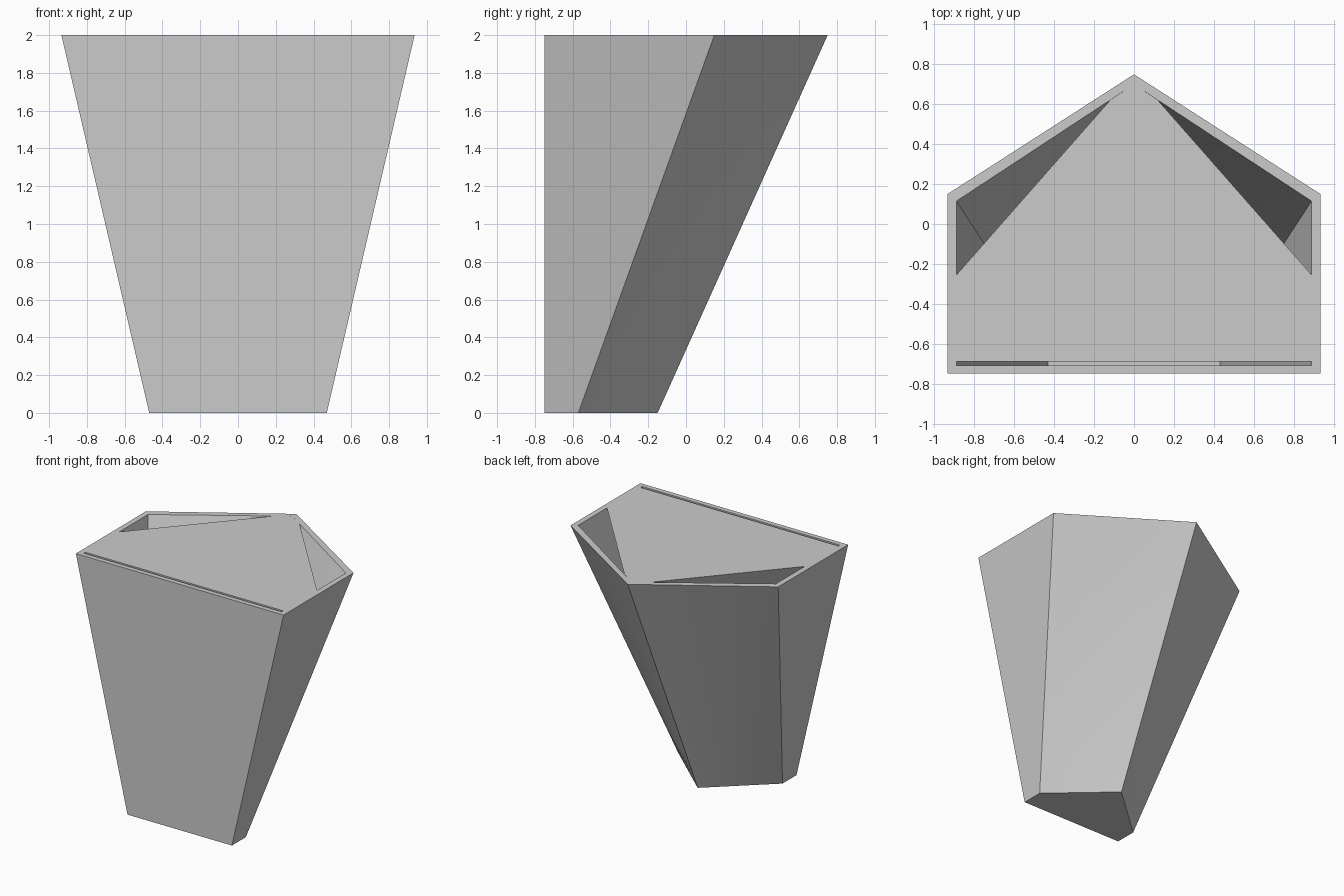
import bpy, bmesh, math
from mathutils import Vector

cube = bpy.data.objects.get("Cube")
if cube:
    bpy.data.objects.remove(cube, do_unlink=True)

grey = bpy.data.materials.new("light grey")
grey.use_nodes = True
colour = (0.6, 0.6, 0.6, 1)
grey.diffuse_color = colour
grey.node_tree.nodes["Principled BSDF"].inputs["Base Color"].default_value = colour

STEPS = 8


def pentagon(half, front, corner, apex, z):
    """House-shaped outline, anticlockwise from the front left of the plan."""
    return [Vector(p) for p in ((-half, front, z), (half, front, z), (half, corner, z),
                                (0, apex, z), (-half, corner, z))]


def split(outline):
    """Divide every side evenly so the twisted back walls stay smooth."""
    return [a.lerp(b, i / STEPS) for a, b in zip(outline, outline[1:] + outline[:1])
            for i in range(STEPS)]


def loft(bm, low, high, inward=False):
    """Wall between two outlines; returns the end loops."""
    low, high = split(low), split(high)
    loops = [[bm.verts.new(a.lerp(b, k / STEPS)) for a, b in zip(low, high)]
             for k in range(STEPS + 1)]
    for lower, upper in zip(loops, loops[1:]):
        bridge(bm, lower, upper, inward)
    return loops[0], loops[-1]


def bridge(bm, lower, upper, flip=False):
    n = len(lower)
    for i in range(n):
        j = (i + 1) % n
        quad = [lower[i], lower[j], upper[j], upper[i]]
        bm.faces.new(quad[::-1] if flip else quad)


def finish(bm, name):
    mesh = bpy.data.meshes.new(name)
    bm.to_mesh(mesh)
    bm.free()
    obj = bpy.data.objects.new(name, mesh)
    mesh.materials.append(grey)
    bpy.context.collection.objects.link(obj)
    bpy.ops.object.select_all(action='DESELECT')
    obj.select_set(True)
    bpy.context.view_layer.objects.active = obj
    bpy.ops.object.shade_smooth_by_angle(angle=math.radians(12))


# Tapered hollow shell with rim and floor
bm = bmesh.new()
base, rim = loft(bm, pentagon(0.47, -0.75, -0.57, -0.15, 0),
                 pentagon(0.935, -0.75, 0.15, 0.75, 2))
floor, lip = loft(bm, pentagon(0.43, -0.71, -0.59, -0.2, 0.04),
                  pentagon(0.89, -0.71, 0.115, 0.7, 2), inward=True)
bridge(bm, rim, lip)
bm.faces.new(base[::-1])
bm.faces.new(floor)
finish(bm, "planter_shell")

# Inner deck, leaving two back corner openings and a front slit
deck_top = [(0.89, -0.69), (0.89, -0.255), (0.12, 0.62), (0, 0.7)]
deck_low = [(0.7, -0.69), (0.7, -0.5), (0.09, 0.22), (0, 0.28)]


def mirrored(points, z):
    left = [Vector((x, y, z)) for x, y in points]
    return left + [Vector((-p.x, p.y, z)) for p in left[-2::-1]]


bm = bmesh.new()
low, high = ([bm.verts.new(p) for p in mirrored(points, z)]
             for points, z in ((deck_low, 1.2), (deck_top, 2)))
bridge(bm, low, high)
bm.faces.new(low[::-1])
bm.faces.new(high)
finish(bm, "inner_deck")
